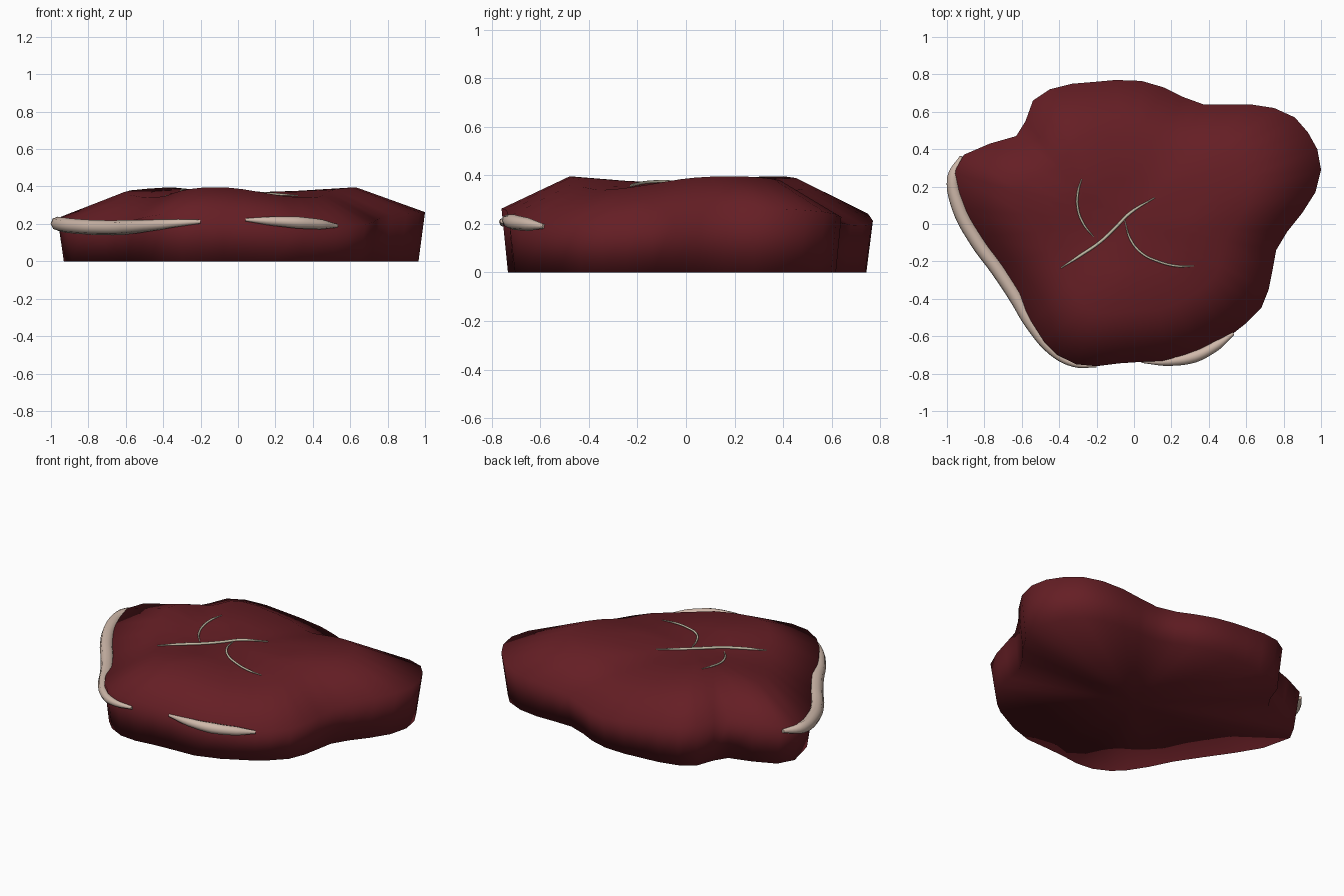
import bpy, bmesh
from math import cos, atan2, radians
from mathutils import Vector
from mathutils.bvhtree import BVHTree

if "Cube" in bpy.data.objects:
    bpy.data.objects.remove(bpy.data.objects["Cube"])


def material(name, rgb):
    m = bpy.data.materials.new(name)
    m.diffuse_color = (*rgb, 1)
    m.use_nodes = True
    m.node_tree.nodes["Principled BSDF"].inputs["Base Color"].default_value = m.diffuse_color
    return m


meat_mat = material("meat", (0.13, 0.013, 0.018))
fat_mat = material("fat", (0.62, 0.48, 0.40))
vein_mat = material("sinew", (0.55, 0.50, 0.38))

# Outline of the slab seen from above, counterclockwise
OUTLINE = [
    (1.0, .29), (.98, .40), (.93, .49), (.86, .57), (.75, .62), (.62, .64), (.49, .638),
    (.37, .64), (.26, .68), (.16, .73), (.04, .765), (-.1, .77), (-.21, .76), (-.33, .75),
    (-.45, .72), (-.54, .66), (-.58, .55), (-.63, .47), (-.77, .43), (-.91, .37),
    (-.965, .27), (-.92, .08), (-.83, -.07), (-.72, -.23), (-.62, -.38), (-.55, -.52),
    (-.48, -.63), (-.41, -.70), (-.31, -.75), (-.2, -.76), (-.08, -.745), (.04, -.737),
    (.2, -.73), (.35, -.68), (.53, -.585), (.6, -.53), (.68, -.45), (.72, -.35),
    (.74, -.25), (.76, -.14), (.82, -.04), (.9, .06), (.97, .17)]


def wave(x, y):
    return cos(3 * (atan2(y, x) - radians(16)))


# Meat slab: stacked scaled outlines (scale, height, ripple) closed by fans
bm = bmesh.new()
rings = []
for s, z, amp in [(.965, 0, 0), (1, .228, .035), (.63, .368, .028), (.32, .367, .01)]:
    rings.append([bm.verts.new((x * s, y * s, z + amp * wave(x, y))) for x, y in OUTLINE])
n = len(OUTLINE)
for a, b in zip(rings, rings[1:]):
    for i in range(n):
        j = (i + 1) % n
        bm.faces.new((a[i], a[j], b[j], b[i]))
top = bm.verts.new((0, 0, .366))
bottom = bm.verts.new((0, 0, 0))
for i in range(n):
    j = (i + 1) % n
    bm.faces.new((rings[-1][i], rings[-1][j], top))
    bm.faces.new((rings[0][j], rings[0][i], bottom))
for f in bm.faces:
    f.smooth = True
surface = BVHTree.FromBMesh(bm)
mesh = bpy.data.meshes.new("meat_slab")
bm.to_mesh(mesh)
bm.free()
slab = bpy.data.objects.new("meat_slab", mesh)
bpy.context.collection.objects.link(slab)
mesh.materials.append(meat_mat)


def tube(name, pts, thickness, mat):
    """Smooth tapering tube through (x, y, z, relative radius) points."""
    cu = bpy.data.curves.new(name, 'CURVE')
    cu.dimensions = '3D'
    cu.bevel_depth = thickness
    cu.bevel_resolution = 2
    cu.resolution_u = 5
    cu.use_fill_caps = True
    sp = cu.splines.new('BEZIER')
    sp.bezier_points.add(len(pts) - 1)
    for p, (x, y, z, r) in zip(sp.bezier_points, pts):
        p.co = (x, y, z)
        p.radius = r
        p.handle_left_type = p.handle_right_type = 'AUTO'
    cu.materials.append(mat)
    ob = bpy.data.objects.new(name, cu)
    bpy.context.collection.objects.link(ob)


# Fat strips along the rim
tube("fat_edge_left", [
    (-.92, .36, .215, .3), (-.965, .25, .205, .85), (-.935, .09, .195, 1),
    (-.84, -.09, .185, 1), (-.73, -.24, .18, 1), (-.63, -.39, .18, 1),
    (-.55, -.53, .185, .9), (-.43, -.68, .195, .7), (-.32, -.745, .205, .5),
    (-.2, -.757, .212, .25)], .04, fat_mat)
tube("fat_edge_front", [
    (.04, -.735, .222, .25), (.18, -.735, .215, .75), (.32, -.71, .207, 1),
    (.44, -.65, .198, .85), (.53, -.585, .19, .3)], .032, fat_mat)


# Sinew lines laid on the top surface
def vein(name, path, r):
    pts = []
    for i, (x, y) in enumerate(path):
        hit = surface.ray_cast(Vector((x, y, 2)), Vector((0, 0, -1)))[0]
        end = i in (0, len(path) - 1)
        pts.append((x, y, hit.z + (0.001 if end else .005), .4 if end else 1))
    tube(name, pts, r, mat=vein_mat)


vein("sinew_main", [(-.39, -.235), (-.29, -.17), (-.18, -.095), (-.1, -.02),
                    (-.02, .06), (.11, .14)], .008)
vein("sinew_back", [(-.28, .24), (-.3, .17), (-.3, .08), (-.27, 0), (-.215, -.07)], .006)
vein("sinew_front", [(-.05, .02), (-.02, -.08), (.04, -.155), (.13, -.2), (.23, -.225),
                     (.32, -.225)], .006)
